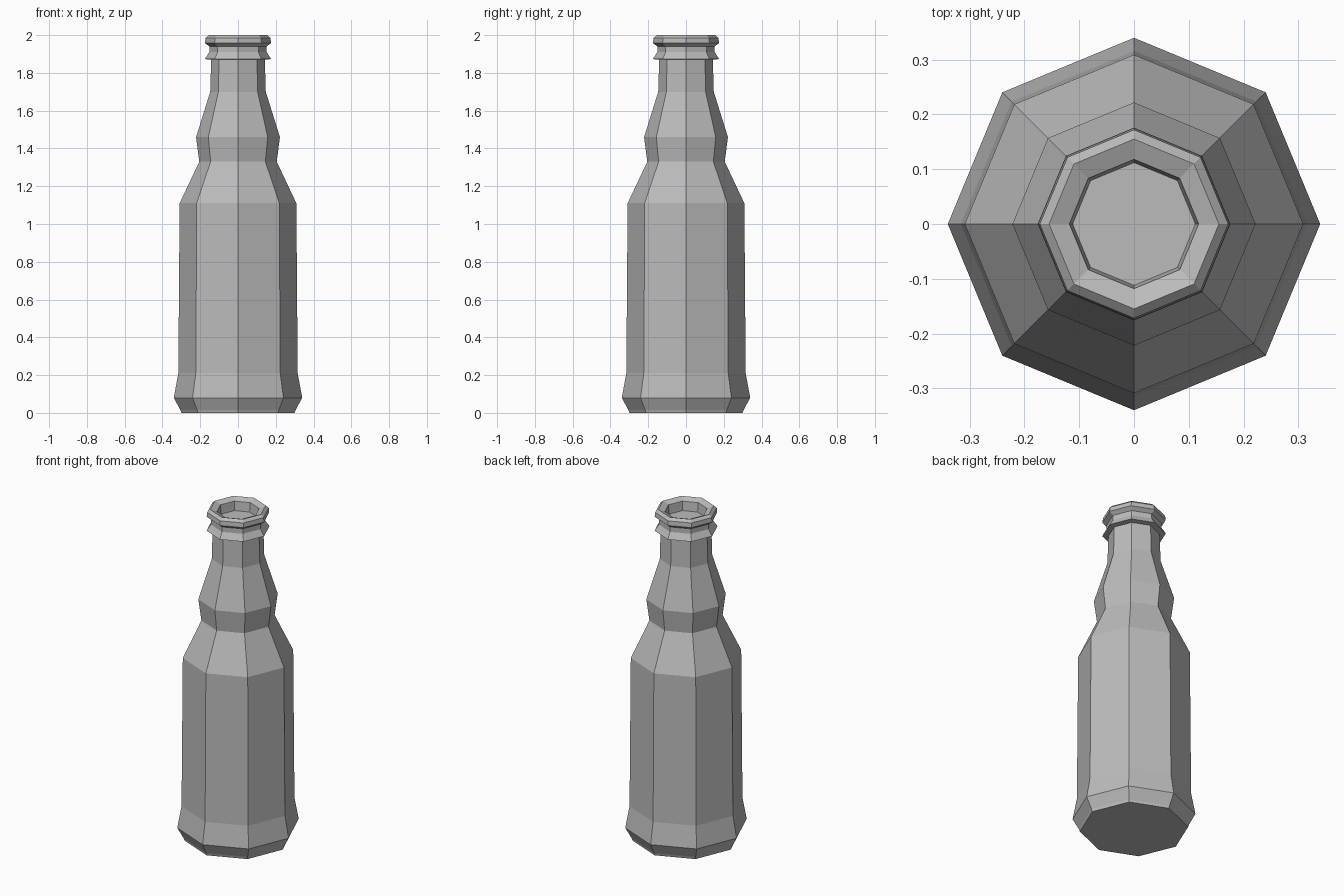
import bpy
import bmesh
from math import cos, sin, pi

cube = bpy.data.objects.get("Cube")
if cube:
    bpy.data.objects.remove(cube, do_unlink=True)

SIDES = 8

# Plain grey glass
grey = bpy.data.materials.new("grey_glass")
grey.use_nodes = True
colour = (0.5, 0.5, 0.5, 1)
grey.diffuse_color = colour
grey.node_tree.nodes["Principled BSDF"].inputs["Base Color"].default_value = colour


def lathe(name, profile):
    """Turn a (radius, height) profile into a closed, flat-shaded solid."""
    bm = bmesh.new()
    rings = []
    for radius, z in profile:
        angles = [2 * pi * i / SIDES for i in range(SIDES)]
        rings.append([bm.verts.new((radius * cos(a), radius * sin(a), z)) for a in angles])
    for low, high in zip(rings, rings[1:]):
        for i in range(SIDES):
            j = (i + 1) % SIDES
            bm.faces.new((low[i], low[j], high[j], high[i]))
    bm.faces.new(rings[0][::-1])
    bm.faces.new(rings[-1])
    bmesh.ops.recalc_face_normals(bm, faces=bm.faces)
    mesh = bpy.data.meshes.new(name)
    bm.to_mesh(mesh)
    bm.free()
    mesh.materials.append(grey)
    obj = bpy.data.objects.new(name, mesh)
    bpy.context.collection.objects.link(obj)
    return obj


foot = [(0.30, 0.0), (0.305, 0.015), (0.34, 0.08), (0.316, 0.21)]
shoulder = [(0.309, 1.11), (0.205, 1.33), (0.222, 1.46)]
neck = [(0.147, 1.70), (0.142, 1.87)]
collar = [(0.176, 1.873), (0.152, 1.91), (0.152, 1.94)]
lip = [(0.175, 1.958), (0.172, 1.985), (0.155, 2.0)]
mouth = [(0.118, 1.985), (0.112, 1.93)]

lathe("bottle", foot + shoulder + neck + collar + lip + mouth)
